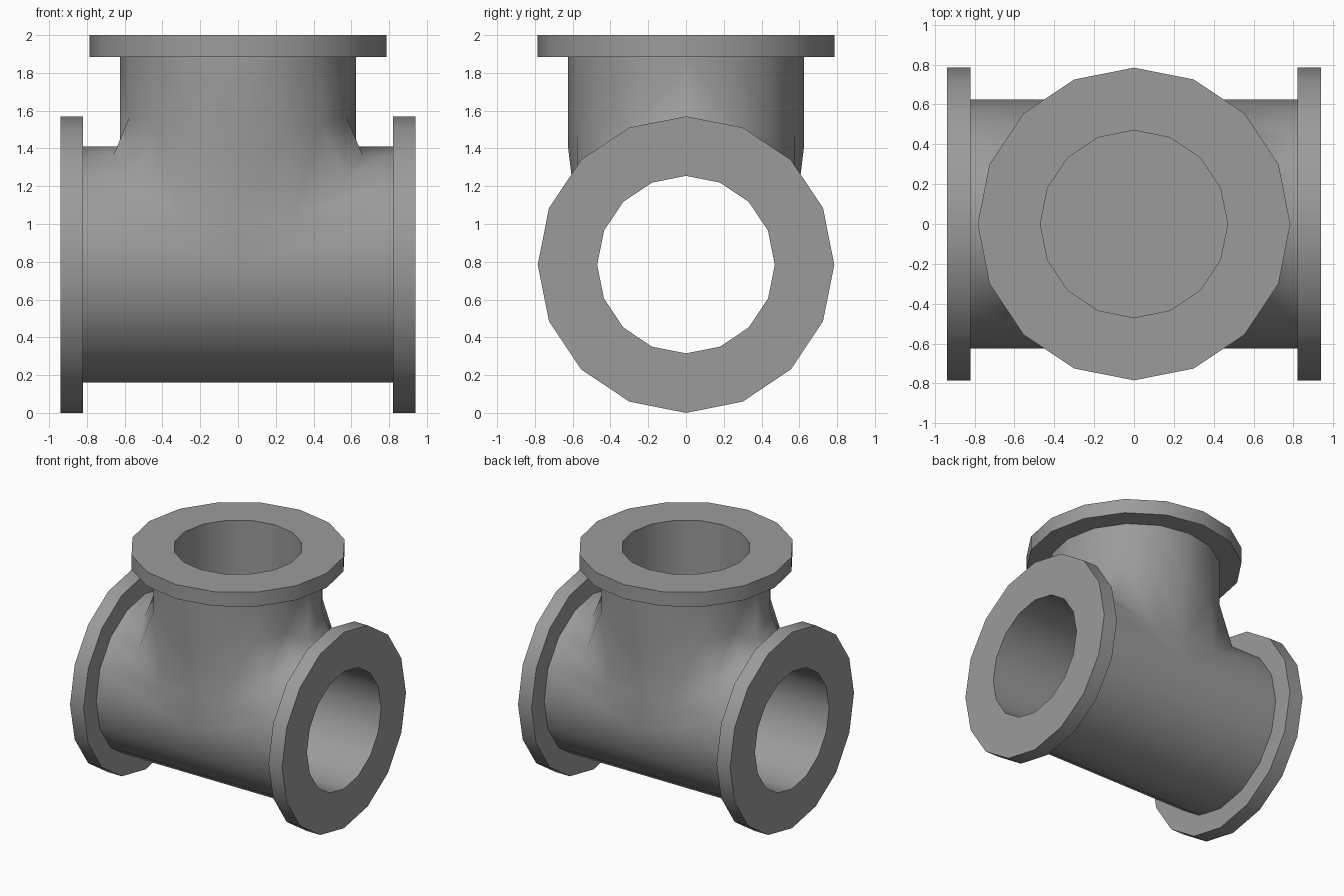
import bpy, bmesh
from math import sin, cos, pi, hypot, radians

if "Cube" in bpy.data.objects:
    bpy.data.objects.remove(bpy.data.objects["Cube"])

C = 0.785                       # height of the run axis
R_PIPE, R_BORE, R_FLANGE = 0.625, 0.47, 0.785
X_IN, X_END = 0.82, 0.94        # end flange back and face
Z_IN, Z_TOP = 1.885, 2.0        # top flange underside and face
Z_FLOOR = 1.36                  # floor of the blind branch bore
SEAM_X = [0.625, 0.66, 0.56, 0.29, 0, 0, 0, 0, 0]   # flared foot of the branch
FLARE_Z = [1.41, 1.56, 1.53, 1.47, 1.41]            # where the flare starts

bm = bmesh.new()


def face(*pts):
    """Add a face in all four quadrants, skipping repeated points."""
    clean = []
    for p in pts:
        if all((abs(p[0]-q[0]) + abs(p[1]-q[1]) + abs(p[2]-q[2])) > 1e-5 for q in clean):
            clean.append(p)
    if len(clean) < 3:
        return
    for sx in (1, -1):
        for sy in (1, -1):
            bm.faces.new([bm.verts.new((sx*x, sy*y, z)) for x, y, z in clean])


def run(r, x, k):               # point on the horizontal pipe
    return (x, r*sin(k*pi/8), C + r*cos(k*pi/8))


def neck(r, z, k):              # point on the vertical branch
    return (r*cos(k*pi/8), r*sin(k*pi/8), z)


def flange(point, d_in, d_out, count):
    prof = [(R_PIPE, d_in), (R_FLANGE, d_in), (R_FLANGE, d_out), (R_BORE, d_out)]
    for (r0, d0), (r1, d1) in zip(prof, prof[1:]):
        for k in range(count):
            face(point(r0, d0, k), point(r0, d0, k+1), point(r1, d1, k+1), point(r1, d1, k))


# outer wall of the run and the flared branch
seam = [run(R_PIPE, SEAM_X[k], k) for k in range(9)]
foot = seam[:4] + [run(R_PIPE, 0, 3)]
face(seam[3], foot[4], seam[4])
for k in range(8):
    face(run(R_PIPE, X_IN, k), run(R_PIPE, X_IN, k+1), seam[k+1], seam[k])
for k in range(4):
    a, b = (neck(R_PIPE, FLARE_Z[j], j) for j in (k, k+1))
    face(a, b, foot[k+1], foot[k])
    face(neck(R_PIPE, Z_IN, k), neck(R_PIPE, Z_IN, k+1), b, a)

# through bore of the run, blind bore of the branch
for k in range(8):
    face(run(R_BORE, X_END, k), run(R_BORE, X_END, k+1),
         run(R_BORE, 0, k+1), run(R_BORE, 0, k))
for k in range(4):
    face(neck(R_BORE, Z_TOP, k), neck(R_BORE, Z_TOP, k+1),
         neck(R_BORE, Z_FLOOR, k+1), neck(R_BORE, Z_FLOOR, k))
face((0, 0, Z_FLOOR), *[neck(R_BORE, Z_FLOOR, k) for k in range(5)])

# flanges
flange(run, X_IN, X_END, 8)
flange(neck, Z_IN, Z_TOP, 4)

bmesh.ops.remove_doubles(bm, verts=bm.verts[:], dist=1e-4)
bmesh.ops.recalc_face_normals(bm, faces=bm.faces[:])

# smooth shading, with the outer joint blended and flange edges sharp
for f in bm.faces:
    f.smooth = True
for e in bm.edges:
    joint = all(abs(v.co.x) < 0.7 and v.co.z < 1.7 and hypot(v.co.y, v.co.z - C) > 0.55
                and hypot(v.co.x, v.co.y) > 0.5 for v in e.verts)
    e.smooth = joint or e.calc_face_angle(0) < radians(30)

mesh = bpy.data.meshes.new("pipe_tee")
bm.to_mesh(mesh)
bm.free()
grey = bpy.data.materials.new("dark_grey")
grey.diffuse_color = (0.33, 0.33, 0.33, 1)
grey.use_nodes = True
grey.node_tree.nodes["Principled BSDF"].inputs["Base Color"].default_value = grey.diffuse_color
mesh.materials.append(grey)
bpy.context.collection.objects.link(bpy.data.objects.new("pipe_tee", mesh))
